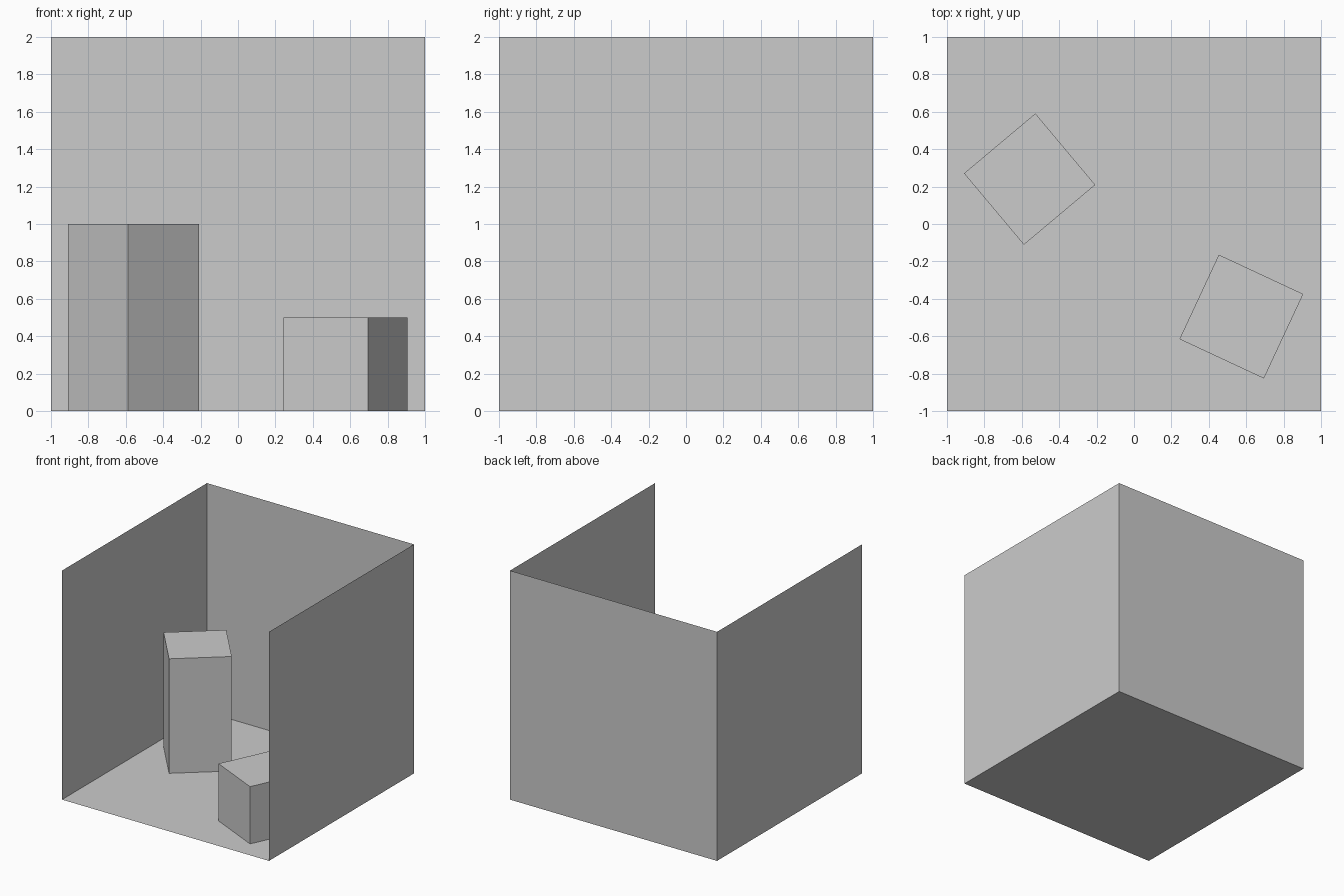
import bpy
from math import radians, pi

if "Cube" in bpy.data.objects:
    bpy.data.objects.remove(bpy.data.objects["Cube"])


def panel(name, loc, rot=(0, 0, 0)):
    # Thin 2 x 2 sheet
    bpy.ops.mesh.primitive_plane_add(size=2, location=loc, rotation=rot)
    bpy.context.object.name = name


def block(name, x, y, side, height, angle):
    # Square block standing on the floor, turned about z
    bpy.ops.mesh.primitive_cube_add(size=1, location=(x, y, height / 2),
                                    rotation=(0, 0, radians(angle)))
    ob = bpy.context.object
    ob.name = name
    ob.scale = (side, side, height)


# Room: open at the front and top, normals facing inward
panel("floor", (0, 0, 0))
panel("back_wall", (0, 1, 1), (pi / 2, 0, 0))
panel("left_wall", (-1, 0, 1), (0, pi / 2, 0))
panel("right_wall", (1, 0, 1), (0, -pi / 2, 0))

# Blocks inside the room
block("tall_block", -0.558, 0.24, 0.498, 1.0, 40)
block("short_block", 0.574, -0.495, 0.498, 0.5, -25)
